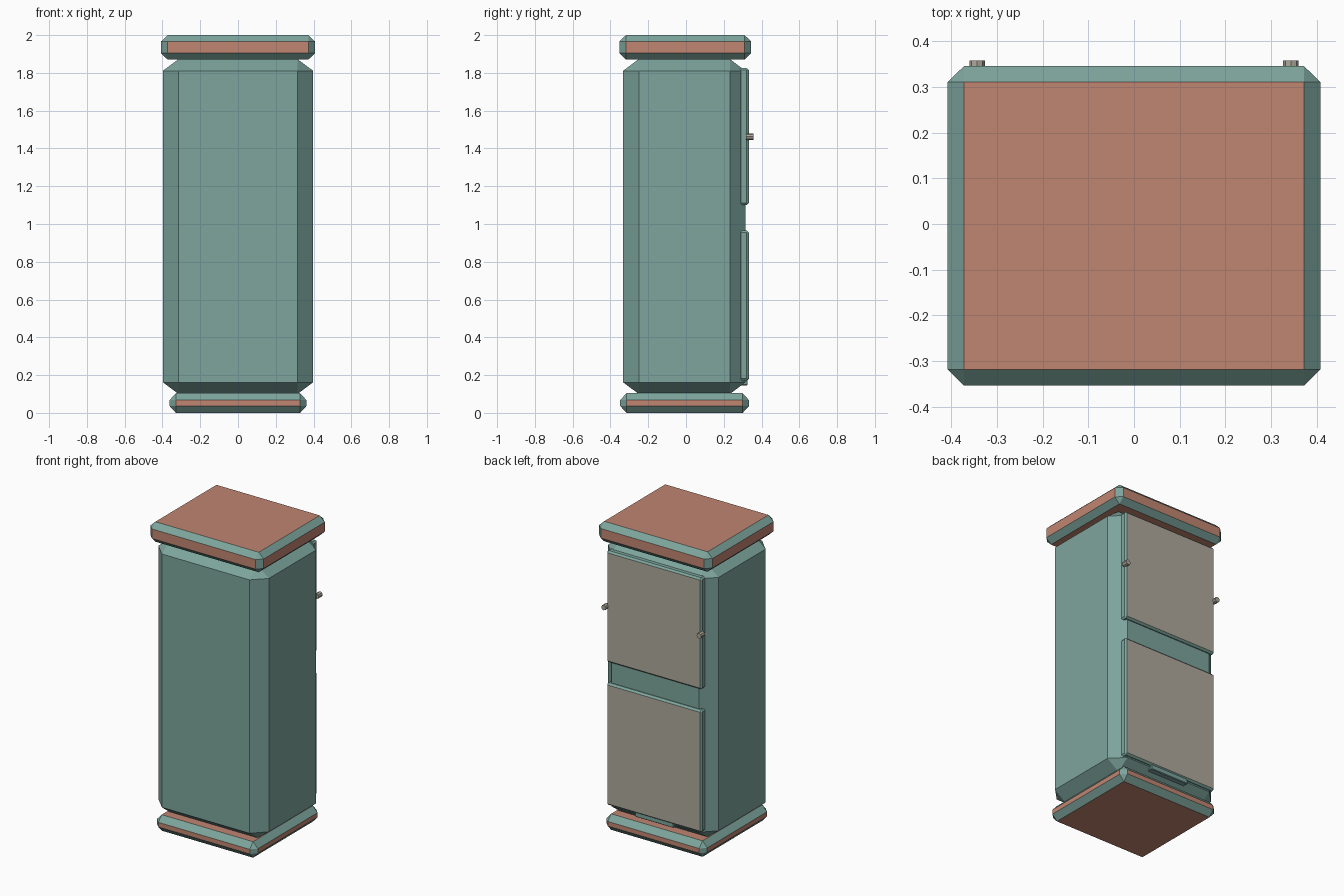
import bpy
import bmesh
from mathutils import Vector

cube = bpy.data.objects.get("Cube")
if cube:
    bpy.data.objects.remove(cube, do_unlink=True)


def material(name, rgb):
    m = bpy.data.materials.new(name)
    m.use_nodes = True
    m.diffuse_color = (*rgb, 1)
    m.node_tree.nodes["Principled BSDF"].inputs["Base Color"].default_value = (*rgb, 1)
    return m


teal = material("dusty_teal", (0.205, 0.375, 0.335))
clay = material("clay_orange", (0.53, 0.235, 0.165))
stone = material("warm_stone", (0.43, 0.40, 0.335))


def finish(bm, name, mats):
    bmesh.ops.recalc_face_normals(bm, faces=bm.faces)
    mesh = bpy.data.meshes.new(name)
    bm.to_mesh(mesh)
    bm.free()
    for m in mats:
        mesh.materials.append(m)
    obj = bpy.data.objects.new(name, mesh)
    bpy.context.collection.objects.link(obj)
    return obj


def chamfer_box(name, low, high, cut, mats, accent=lambda n: False):
    """Box with chamfered edges; cut is the inset per axis, accent picks faces by normal."""
    low, high = Vector(low), Vector(high)
    mid, half = (low + high) / 2, (high - low) / 2
    bm = bmesh.new()
    for sx in (-1, 1):
        for sy in (-1, 1):
            for sz in (-1, 1):
                for axis in range(3):
                    p = [half[i] - (0 if i == axis else cut[i]) for i in range(3)]
                    bm.verts.new(mid + Vector((sx * p[0], sy * p[1], sz * p[2])))
    bmesh.ops.convex_hull(bm, input=bm.verts[:])
    bmesh.ops.dissolve_limit(bm, angle_limit=0.02, verts=bm.verts[:], edges=bm.edges[:])
    bmesh.ops.recalc_face_normals(bm, faces=bm.faces)
    bm.normal_update()
    for f in bm.faces:
        f.material_index = 1 if accent(f.normal) else 0
    return finish(bm, name, mats)


def flat_side(n):
    return max(abs(c) for c in n) > 0.99


def back_side(n):
    return n.y > 0.99


# Main cabinet, lid and plinth
chamfer_box("cabinet_body", (-0.398, -0.333, 0.10), (0.398, 0.315, 1.873),
            (0.083, 0.083, 0.062), [teal])
chamfer_box("lid", (-0.408, -0.353, 1.87), (0.408, 0.345, 2.0),
            (0.036, 0.035, 0.034), [teal, clay], flat_side)
chamfer_box("plinth", (-0.363, -0.349, 0), (0.363, 0.334, 0.104),
            (0.034, 0.034, 0.037), [teal, clay], flat_side)

# Two raised doors on the back
for name, bottom, top in (("upper_door", 1.10, 1.825), ("lower_door", 0.17, 0.965)):
    chamfer_box(name, (-0.342, 0.28, bottom), (0.342, 0.333, top),
                (0.009, 0.012, 0.011), [teal, stone], back_side)

# Grip strip under the lower door
chamfer_box("lower_grip", (-0.14, 0.26, 0.145), (0.14, 0.326, 0.18),
            (0.004, 0.004, 0.004), [teal])

# Door knobs, short eight-sided pegs
for side, x in (("right", -0.343), ("left", 0.343)):
    bm = bmesh.new()
    bmesh.ops.create_cone(bm, cap_ends=True, segments=8, radius1=0.017,
                          radius2=0.017, depth=0.04)
    knob = finish(bm, side + "_knob", [stone])
    knob.rotation_euler.x = 1.5708
    knob.location = (x, 0.337, 1.463)
